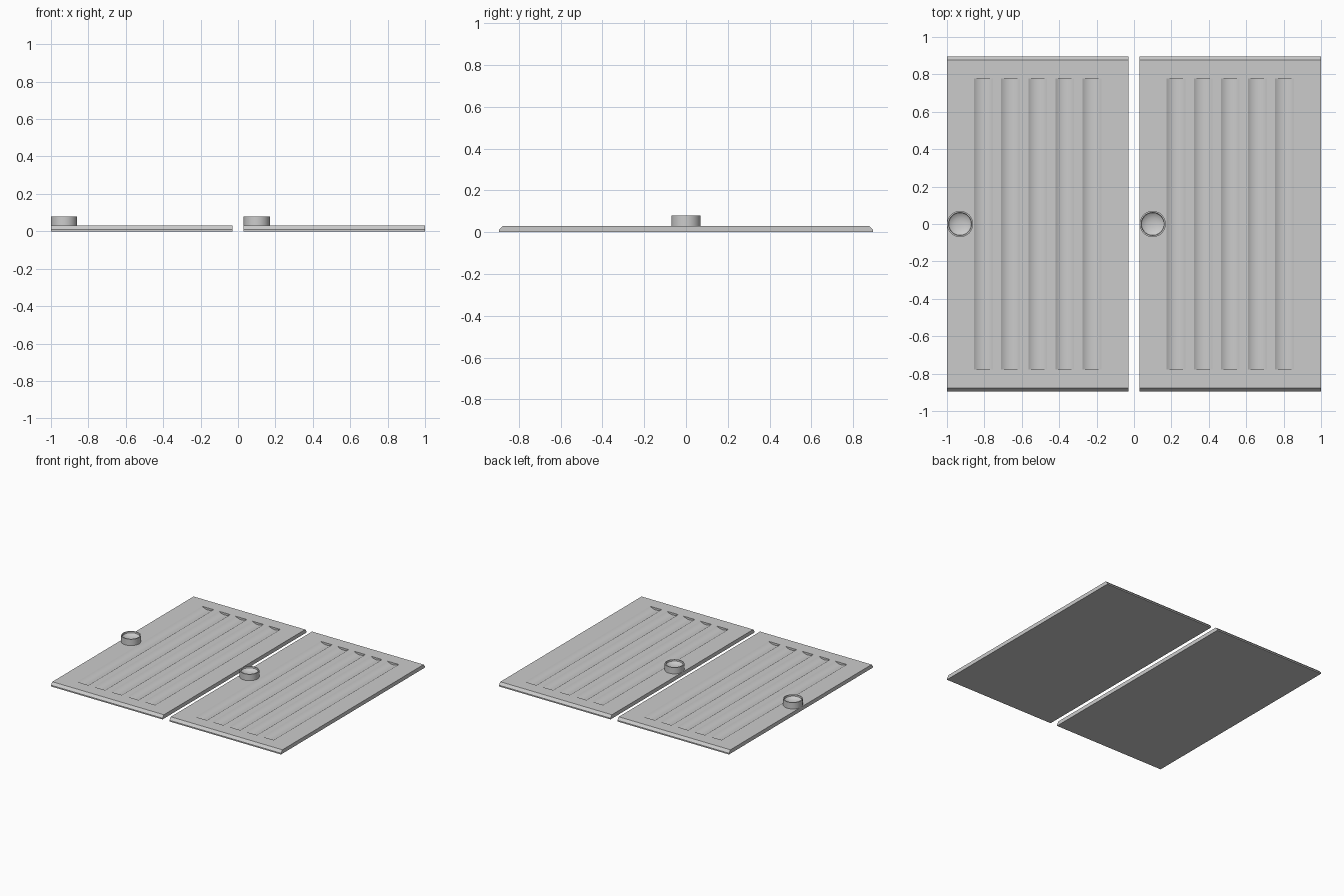
import bpy, bmesh
from math import sin, cos, pi, asin

if "Cube" in bpy.data.objects:
    bpy.data.objects.remove(bpy.data.objects["Cube"])

WIDTH, HALF_LEN, THICK = 0.97, 0.895, 0.03
FLUTE_HALF, FLUTE_DEPTH, FLUTE_LEN, PITCH, COUNT = 0.05, 0.016, 0.777, 0.145, 5

grey = bpy.data.materials.new("door grey")
grey.use_nodes = True
grey.diffuse_color = (0.6, 0.6, 0.6, 1)
grey.node_tree.nodes["Principled BSDF"].inputs["Base Color"].default_value = (0.6, 0.6, 0.6, 1)


def make_object(name, bm):
    bmesh.ops.recalc_face_normals(bm, faces=bm.faces)
    mesh = bpy.data.meshes.new(name)
    bm.to_mesh(mesh)
    bm.free()
    mesh.materials.append(grey)
    obj = bpy.data.objects.new(name, mesh)
    bpy.context.collection.objects.link(obj)
    return obj


def select(obj):
    bpy.ops.object.select_all(action='DESELECT')
    obj.select_set(True)
    bpy.context.view_layer.objects.active = obj


def prism(bm, points, offset):
    """Extrude a closed outline of 3D points along an offset."""
    face = bm.faces.new([bm.verts.new(p) for p in points])
    moved = bmesh.ops.extrude_face_region(bm, geom=[face])["geom"]
    bmesh.ops.translate(bm, vec=offset, verts=[v for v in moved if isinstance(v, bmesh.types.BMVert)])


def door_panel(name, left):
    # slab with bevelled short ends
    half = [(HALF_LEN, 0), (HALF_LEN, 0.01), (HALF_LEN - 0.012, 0.023), (HALF_LEN - 0.018, THICK)]
    outline = half + [(-y, z) for y, z in reversed(half)]
    bm = bmesh.new()
    prism(bm, [(left, y, z) for y, z in outline], (WIDTH, 0, 0))
    panel = make_object(name, bm)

    # shallow rounded flutes
    radius = (FLUTE_HALF ** 2 + FLUTE_DEPTH ** 2) / (2 * FLUTE_DEPTH)
    sweep, steps = asin(FLUTE_HALF / radius), 14
    bm = bmesh.new()
    for i in range(COUNT):
        x = left + WIDTH / 2 + (i - (COUNT - 1) / 2) * PITCH
        arc = []
        for k in range(steps + 1):
            a = sweep * (2 * k / steps - 1)
            arc.append((x + radius * sin(a), -FLUTE_LEN,
                        THICK - FLUTE_DEPTH + radius * (1 - cos(a))))
        top = [(x + s * FLUTE_HALF, -FLUTE_LEN, THICK + 0.02) for s in (1, -1)]
        prism(bm, arc + top, (0, 2 * FLUTE_LEN, 0))
    cutter = make_object("flute_cutter", bm)
    cutter.hide_render = True
    cut = panel.modifiers.new("flutes", 'BOOLEAN')
    cut.operation, cut.solver, cut.object = 'DIFFERENCE', 'EXACT', cutter
    select(panel)
    bpy.ops.object.modifier_apply(modifier=cut.name)
    bpy.data.objects.remove(cutter)
    bpy.ops.object.shade_smooth_by_angle(angle=pi / 9)


def cup_handle(name, x):
    # round pull with a dished top, turned from a profile
    profile = [(0, 0.025), (0.07, 0.025), (0.07, 0.08), (0.062, 0.08), (0.06, 0.07),
               (0.05, 0.063), (0.035, 0.057), (0.018, 0.054), (0, 0.053)]
    bm = bmesh.new()
    verts = [bm.verts.new((r, 0, z)) for r, z in profile]
    edges = [bm.edges.new(pair) for pair in zip(verts, verts[1:])]
    bmesh.ops.spin(bm, geom=verts + edges, cent=(0, 0, 0), axis=(0, 0, 1), angle=2 * pi, steps=40)
    bmesh.ops.remove_doubles(bm, verts=bm.verts, dist=0.0001)
    handle = make_object(name, bm)
    handle.location.x = x
    select(handle)
    bpy.ops.object.shade_smooth_by_angle(angle=pi / 6)


for side, left in (("right", -1.0), ("left", 0.03)):
    door_panel(side + "_door_panel", left)
    cup_handle(side + "_cup_handle", left + 0.07)
